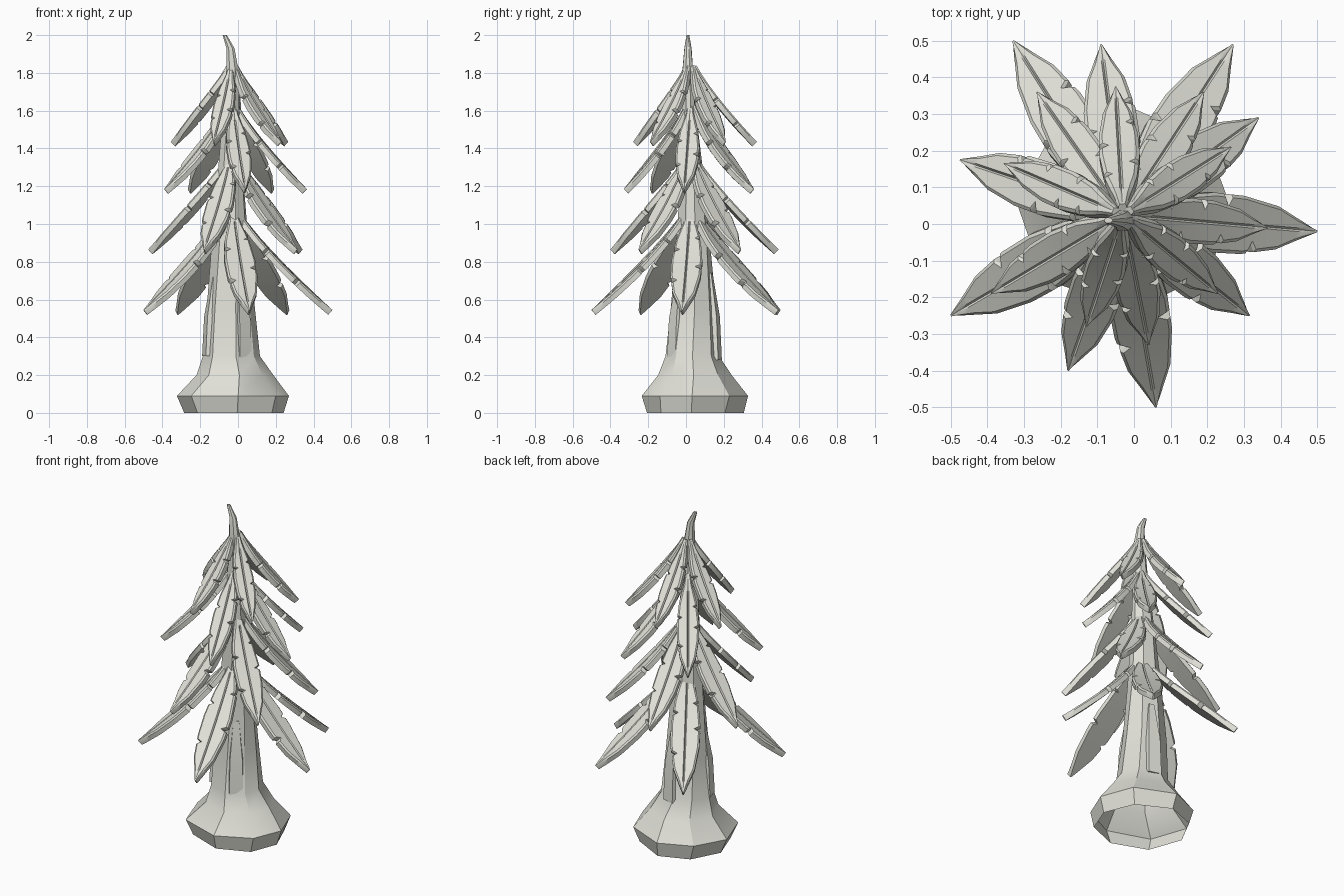
import bpy, bmesh, math, random
from mathutils import Vector

random.seed(4)
if "Cube" in bpy.data.objects:
    bpy.data.objects.remove(bpy.data.objects["Cube"], do_unlink=True)

GREY = (0.75, 0.75, 0.69, 1)
mat = bpy.data.materials.new("pale_stone_grey")
mat.use_nodes = True
mat.diffuse_color = GREY
bsdf = mat.node_tree.nodes["Principled BSDF"]
bsdf.inputs["Base Color"].default_value = GREY
bsdf.inputs["Roughness"].default_value = 0.8


def loft(name, rings, cap_start=True, angle=30):
    """Skin equal-length closed rings of points into one object."""
    bm = bmesh.new()
    loops = [[bm.verts.new(p) for p in ring] for ring in rings]
    n = len(loops[0])
    for a, b in zip(loops, loops[1:]):
        for i in range(n):
            j = (i + 1) % n
            bm.faces.new((a[i], a[j], b[j], b[i]))
    bm.faces.new(loops[-1])
    if cap_start:
        bm.faces.new(loops[0][::-1])
    bmesh.ops.recalc_face_normals(bm, faces=bm.faces)
    mesh = bpy.data.meshes.new(name)
    bm.to_mesh(mesh)
    bm.free()
    mesh.materials.append(mat)
    ob = bpy.data.objects.new(name, mesh)
    bpy.context.collection.objects.link(ob)
    bpy.ops.object.select_all(action="DESELECT")
    ob.select_set(True)
    bpy.context.view_layer.objects.active = ob
    bpy.ops.object.shade_smooth_by_angle(angle=math.radians(angle))
    return ob


def lerp_table(table, t):
    for (t0, v0), (t1, v1) in zip(table, table[1:]):
        if t <= t1:
            return v0 + (v1 - v0) * (t - t0) / (t1 - t0)
    return table[-1][1]


# Trunk with flared, hollow foot and bent top: z, centre x, centre y, radius x, radius y
TRUNK = [
    (0.00, -0.03, 0.045, 0.265, 0.26), (0.09, -0.035, 0.045, 0.295, 0.275),
    (0.20, -0.02, 0.045, 0.20, 0.195), (0.30, -0.035, 0.035, 0.145, 0.14),
    (0.55, -0.04, 0.04, 0.13, 0.12), (0.90, -0.04, 0.04, 0.10, 0.09),
    (1.25, -0.04, 0.03, 0.07, 0.065), (1.60, -0.035, 0.015, 0.045, 0.04),
    (1.82, -0.03, 0.01, 0.032, 0.03), (1.93, -0.04, 0.01, 0.022, 0.02),
    (2.00, -0.07, 0.01, 0.012, 0.008),
]
SIDES = 8
wobble = [random.uniform(-0.12, 0.12) for _ in range(SIDES)]
rings = []
for z, cx, cy, rx, ry in TRUNK:
    ring = []
    for i in range(SIDES):
        a = math.tau * i / SIDES + wobble[i] + z * 0.2
        k = random.uniform(0.95, 1.05)
        ring.append((cx + rx * k * math.cos(a), cy + ry * k * math.sin(a), z))
    rings.append(ring)
loft("trunk", rings, cap_start=False)


# Angular bark slabs that stand off the trunk
def bark(name, angle, z0, z1, width):
    a = math.radians(angle)
    out, side = Vector((math.cos(a), math.sin(a), 0)), Vector((-math.sin(a), math.cos(a), 0))
    slab = []
    for z, r, w in ((z0, 0.145, width), ((z0 + z1) / 2, 0.135, width * 0.9), (z1, 0.10, width * 0.4)):
        c = Vector((-0.04, 0.04, z))
        slab.append([c + out * (r - 0.07) - side * w, c + out * r - side * w * 0.7,
                     c + out * r + side * w * 0.7, c + out * (r - 0.07) + side * w])
    loft(name, slab)


for i, (angle, z0, z1) in enumerate(((-55, 0.27, 0.72), (75, 0.28, 0.74), (195, 0.3, 0.72))):
    bark(f"bark_slab_{i + 1}", angle, z0, z1, 0.055)

# Leaf outline: fraction along the leaf, fraction of half width
OUTLINE = [(0, 0.2), (0.15, 0.4), (0.35, 0.8), (0.55, 1), (0.7, 0.97),
           (0.85, 0.72), (0.95, 0.28), (1, 0.04)]


def leaf(name, start, tip, half, thick):
    """Drooping leaf with chamfered rim, vein groove and notched edges."""
    reach = Vector((tip.x - start.x, tip.y - start.y, 0))
    out = reach.normalized()
    side = Vector((-out.y, out.x, 0))
    length, drop = reach.length, start.z - tip.z
    bend = start + out * length * 0.27 - Vector((0, 0, drop * 0.4))

    # Notches alternate between the two edges
    notches = [(t + random.uniform(-0.03, 0.03), s)
               for t, s in ((0.36, 1), (0.47, -1), (0.6, 1), (0.75, -1))]
    stations = [t for t, _ in OUTLINE] + [0.25, 0.92]
    for t, _ in notches:
        stations += [t - 0.018, t, t + 0.018]

    sections = []
    for t in sorted(set(stations)):
        p = start * (1 - t) ** 2 + bend * (2 * t * (1 - t)) + tip * t ** 2
        tangent = ((bend - start) * (1 - t) + (tip - bend) * t).normalized()
        up = tangent.cross(side)
        if up.z < 0:
            up = -up
        w = half * lerp_table(OUTLINE, t)
        cut = {s: 0.68 if (t, s) in notches else 1 for s in (1, -1)}
        rim = min(0.009, w * 0.3)
        vein = min(0.005, w * 0.2)
        groove = 0.009 if 0.2 < t < 0.94 else 0.001
        left, right = -w * cut[-1], w * cut[1]
        section = [(left, -thick), (left, -0.008), (left + rim, 0), (-vein, 0), (0, -groove),
                   (vein, 0), (right - rim, 0), (right, -0.008), (right, -thick)]
        sections.append([p + side * u + up * v for u, v in section])
    loft(name, sections)


# Four tiers of five leaves: root height, tip height, half width, tip positions
TIERS = [
    ("lowest", 1.08, 0.545, 0.082, ((0.5, -0.02), (0.06, -0.5), (-0.5, -0.25), (-0.33, 0.5), (0.27, 0.49))),
    ("lower", 1.36, 0.865, 0.073, ((0.34, 0.29), (0.315, -0.25), (-0.18, -0.4), (-0.475, 0.175), (-0.09, 0.49))),
    ("upper", 1.63, 1.185, 0.062, ((0.365, -0.01), (0.04, -0.33), (-0.39, -0.19), (-0.265, 0.36), (0.19, 0.36))),
    ("top", 1.84, 1.435, 0.055, ((0.265, 0.21), (0.23, -0.19), (-0.13, -0.28), (-0.355, 0.165), (-0.05, 0.375))),
]
for tier, z_root, z_tip, half, tips in TIERS:
    for i, (x, y) in enumerate(tips):
        centre = Vector((-0.03, 0.025, z_root))
        tip = Vector((x, y, z_tip))
        start = centre + Vector((x - centre.x, y - centre.y, 0)).normalized() * 0.03
        leaf(f"{tier}_leaf_{i + 1}", start, tip, half, 0.034)
